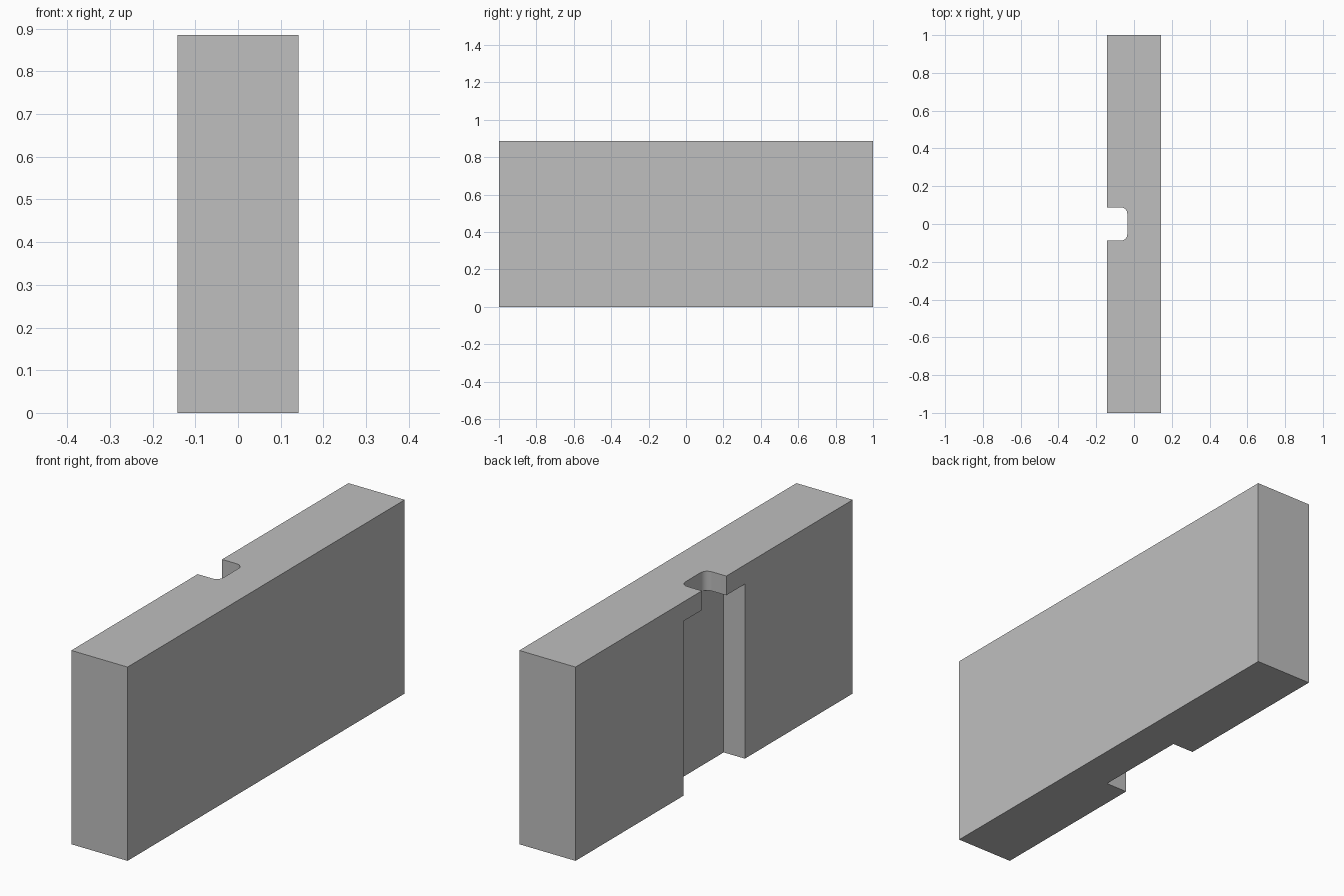
import bpy
import bmesh
import math

if "Cube" in bpy.data.objects:
    bpy.data.objects.remove(bpy.data.objects["Cube"], do_unlink=True)

HALF_X, HALF_Y, HEIGHT = 0.142, 1.0, 0.885
SLOT_TOP = 0.797
POCKET_X = -0.035

grey = bpy.data.materials.new("plain grey")
grey.use_nodes = True
grey.diffuse_color = (0.52, 0.52, 0.52, 1)
grey.node_tree.nodes["Principled BSDF"].inputs["Base Color"].default_value = grey.diffuse_color


def box(name, low, high, round_inner=0):
    """Box between two corners; optionally round its vertical edges on the +x side."""
    bm = bmesh.new()
    bmesh.ops.create_cube(bm, size=1)
    for v in bm.verts:
        v.co = [h if c > 0 else l for c, l, h in zip(v.co, low, high)]
    if round_inner:
        edges = [e for e in bm.edges
                 if all(v.co.x == max(w.co.x for w in bm.verts) for v in e.verts)
                 and abs(e.verts[0].co.z - e.verts[1].co.z) > 0.01]
        bmesh.ops.bevel(bm, geom=edges, offset=round_inner, segments=8,
                        profile=0.5, affect='EDGES')
    bmesh.ops.recalc_face_normals(bm, faces=bm.faces)
    mesh = bpy.data.meshes.new(name)
    bm.to_mesh(mesh)
    bm.free()
    mesh.materials.append(grey)
    obj = bpy.data.objects.new(name, mesh)
    bpy.context.collection.objects.link(obj)
    return obj


# Main slab
block = box("block", (-HALF_X, -HALF_Y, 0), (HALF_X, HALF_Y, HEIGHT))

# Wide square slot open at the bottom, and narrow rounded notch through the top
cutters = [
    box("wide_slot_cutter", (-0.3, -0.222, -0.1), (POCKET_X, 0.222, SLOT_TOP)),
    box("top_notch_cutter", (-0.3, -0.088, 0.7), (POCKET_X - 0.0005, 0.088, 1.0), 0.034),
]

bpy.ops.object.select_all(action='DESELECT')
block.select_set(True)
bpy.context.view_layer.objects.active = block
for cutter in cutters:
    cutter.hide_render = True
    cut = block.modifiers.new(cutter.name, 'BOOLEAN')
    cut.operation = 'DIFFERENCE'
    cut.solver = 'EXACT'
    cut.object = cutter
    bpy.ops.object.modifier_apply(modifier=cut.name)
    bpy.data.objects.remove(cutter, do_unlink=True)

# Smooth the notch corners, keep every other edge sharp
bpy.ops.object.shade_smooth_by_angle(angle=math.radians(30))
